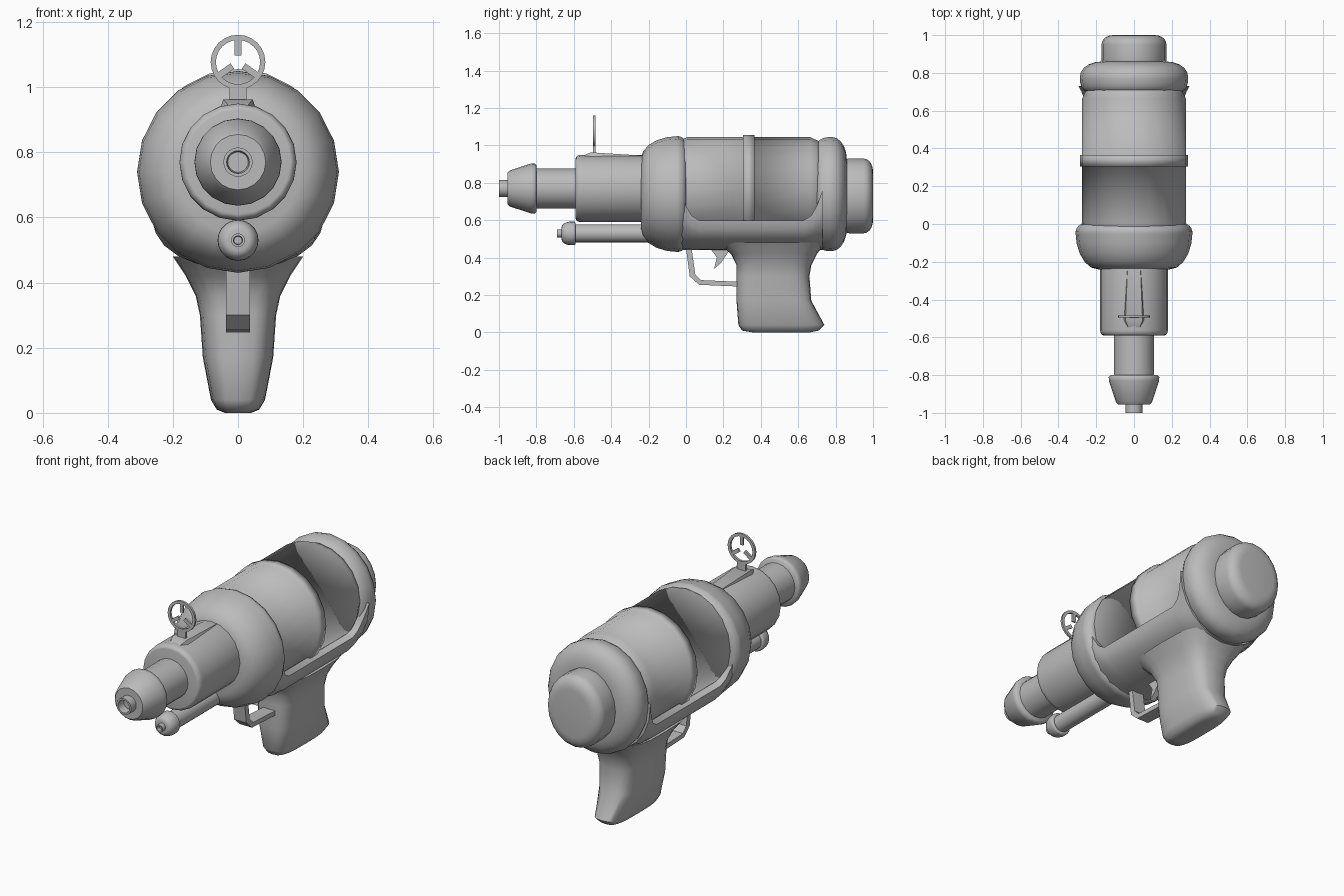
import bpy, bmesh
from math import sin, cos, pi, radians, copysign
from mathutils import Matrix

if "Cube" in bpy.data.objects:
    bpy.data.objects.remove(bpy.data.objects["Cube"])

SHADE = .5
grey = bpy.data.materials.new("plain grey")
grey.use_nodes = True
grey.diffuse_color = (SHADE, SHADE, SHADE, 1)
grey.node_tree.nodes["Principled BSDF"].inputs["Base Color"].default_value = grey.diffuse_color

SIDES = 20
BARREL_HEIGHT = .77
BODY_HEIGHT = .74
ROD_HEIGHT = .53


def finish(name, bm, sharp_angle):
    bmesh.ops.recalc_face_normals(bm, faces=bm.faces)
    mesh = bpy.data.meshes.new(name)
    bm.to_mesh(mesh)
    bm.free()
    mesh.materials.append(grey)
    mesh.shade_smooth()
    if sharp_angle:
        mesh.set_sharp_from_angle(angle=radians(sharp_angle))
    part = bpy.data.objects.new(name, mesh)
    bpy.context.collection.objects.link(part)


def loft(name, rings, sharp_angle=40):
    """Skin a run of equal closed rings and cap both ends."""
    bm = bmesh.new()
    loops = [[bm.verts.new(point) for point in ring] for ring in rings]
    for first, second in zip(loops, loops[1:]):
        for i in range(len(first)):
            bm.faces.new((first[i - 1], first[i], second[i], second[i - 1]))
    bm.faces.new(loops[0])
    bm.faces.new(loops[-1])
    finish(name, bm, sharp_angle)


def lathe(name, profile, height, sharp_angle=40, width=1):
    """Turn (y, radius) points around a lengthwise axis."""
    turns = [2 * pi * i / SIDES for i in range(SIDES)]
    loft(name, [[(width * radius * cos(t), y, height + radius * sin(t)) for t in turns]
                for y, radius in profile], sharp_angle)


def drum(name, front, back, radius, height, front_round, back_round, width=1):
    """Turned drum whose rims are rounded by (length, depth) quarter ellipses."""
    steps = [i * pi / 10 for i in range(6)]
    profile = []
    for end, inward, (length, depth) in ((front, 1, front_round), (back, -1, back_round)):
        arc = [(end + inward * length * (1 - cos(t)), radius - depth * (1 - sin(t))) for t in steps]
        profile += arc[::inward]
    lathe(name, profile, height, 60, width)


def plate(name, outline, half_width):
    """Side outline in (y, z) thickened evenly in x."""
    loft(name, [[(x, y, z) for y, z in outline] for x in (-half_width, half_width)], 30)


# Collars and rear cap
drum("front_collar", -.24, 0, .31, BODY_HEIGHT, (.2, .12), (.05, .04))
drum("rear_collar", .7, .86, .305, BODY_HEIGHT, (.07, .04), (.08, .12), width=.94)
drum("rear_cap", .83, 1, .2, .73, (.05, .02), (.05, .07), width=.86)

# Lower trough: half-oval sections whose rim sweeps up into the collars
rim = []
for inset in (-.03, 0, .03, .07):
    rise = .16 * ((.07 - inset) / .1) ** 2
    rim.append((inset, .6 + rise, .262 + rise / 5))
stations = rim + [(.7 - inset, top, half) for inset, top, half in reversed(rim)]
arc = [pi * i / 12 for i in range(13)]
loft("lower_trough", [[(half * cos(t), y, top - (top - .44) * sin(t) ** .9) for t in arc]
                      for y, top, half in stations], 50)

# Tank with a raised middle band, shaded smooth throughout
half_tank = [(.38, .25), (.36, .26), (.33, .274), (.03, .274), (.03, .286)]
lathe("tank", [(.335 - y, r) for y, r in half_tank]
      + [(.335 + y, r) for y, r in reversed(half_tank)], BARREL_HEIGHT, None)

# Barrel, stepping down to the muzzle
drum("barrel_sleeve", -.59, -.2, .18, BARREL_HEIGHT, (.03, .02), (.01, .01))
lathe("inner_barrel", [(-.82, .107), (-.57, .107)], BARREL_HEIGHT)
lathe("muzzle", [(-.955, .085), (-.94, .097), (-.83, .133), (-.81, .134), (-.8, .125)],
      BARREL_HEIGHT, 50)
lathe("muzzle_tip", [(-.94, .03), (-1, .035), (-1, .045), (-.94, .045)], BARREL_HEIGHT)

# Rod below the barrel
lathe("lower_rod", [(-.6, .048), (-.18, .048)], ROD_HEIGHT)
drum("rod_knob", -.665, -.59, .063, ROD_HEIGHT, (.05, .03), (.01, .01))
lathe("rod_tip", [(-.67, .012), (-.69, .014), (-.69, .021), (-.65, .021)], ROD_HEIGHT)


# Grip: rounded rectangles stacked upward and flaring into the body
def grip_ring(z, front, back, half_width):
    ring = []
    for i in range(24):
        c, s = cos(pi * i / 12), sin(pi * i / 12)
        ring.append((half_width * copysign(abs(c) ** .6, c),
                     (front + back) / 2 + (back - front) / 2 * copysign(abs(s) ** .6, s), z))
    return ring


loft("grip", [grip_ring(*section) for section in (
    (0, .36, .66, .04), (.01, .3, .71, .065), (.04, .28, .74, .083), (.17, .27, .67, .108),
    (.3, .27, .66, .117), (.36, .27, .67, .13), (.42, .24, .7, .16), (.48, .17, .75, .2))], 55)

# Trigger and guard
plate("trigger_guard", [(0, .45), (.02, .3), (.07, .255), (.3, .245),
                        (.3, .27), (.08, .28), (.05, .31), (.03, .45)], .037)
plate("trigger", [(.13, .45), (.165, .4), (.15, .34), (.185, .37), (.24, .45)], .015)

# Sight rail, stem and ring
loft("sight_rail", [[(-w, y, .92), (-w * .75, y, z), (w * .75, y, z), (w, y, .92)]
                    for y, w, z in ((-.55, .04, .945), (-.51, .06, .963), (-.22, .045, .945))], 30)
centre = Matrix.Translation((0, -.49, 1.077))
bm = bmesh.new()
bmesh.ops.create_cube(bm, matrix=Matrix.Translation((0, -.49, .97))
                      @ Matrix.Diagonal((.052, .013, .07, 1)))
for angle in (90, 215, 325):
    turn = Matrix.Rotation(-radians(angle), 4, 'Y')
    bmesh.ops.create_cube(bm, matrix=centre @ turn @ Matrix.Translation((.046, 0, 0))
                          @ Matrix.Diagonal((.05, .01, .02, 1)))
section = [(r, y) for r, y in ((.068, -.006), (.084, -.006), (.084, .006), (.068, .006))]
hoop = []
for i in range(24):
    t = pi * i / 12
    hoop.append([bm.verts.new((r * cos(t), y - .49, 1.077 + r * sin(t))) for r, y in section])
for i, ring in enumerate(hoop):
    for k in range(4):
        bm.faces.new((hoop[i - 1][k - 1], hoop[i - 1][k], ring[k], ring[k - 1]))
finish("ring_sight", bm, 30)
